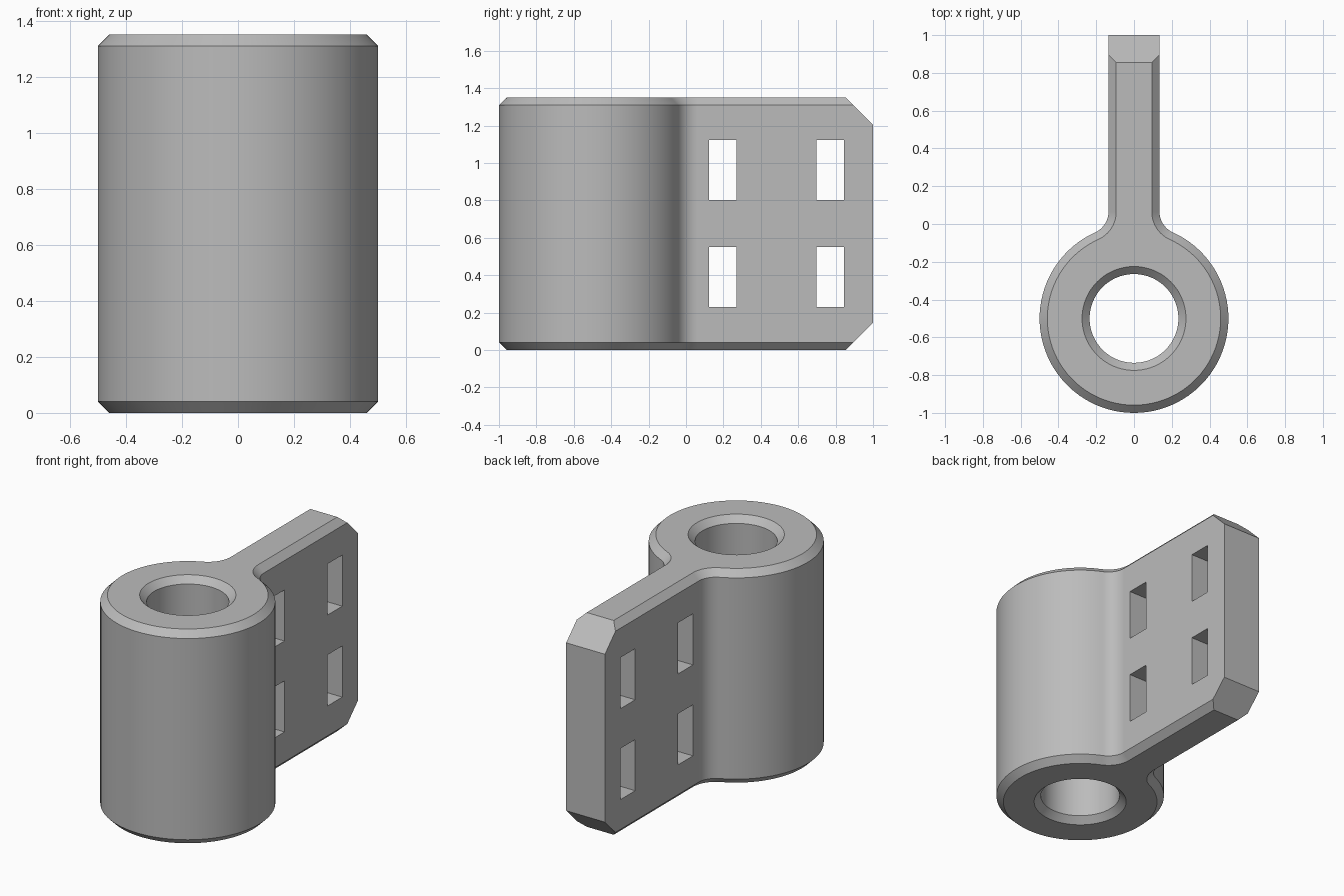
import bpy, bmesh
from math import sin, cos, pi, atan2, sqrt
from mathutils import Vector

cube = bpy.data.objects.get("Cube")
if cube:
    bpy.data.objects.remove(cube, do_unlink=True)

H, R, CY = 1.35, 0.5, -0.5          # height, barrel radius, barrel centre
TAB, FIL, CH = 0.135, 0.12, 0.041   # tab half width, fillet radius, chamfer

steel = bpy.data.materials.new("plain grey")
steel.use_nodes = True
steel.diffuse_color = (0.5, 0.5, 0.5, 1)
steel.node_tree.nodes["Principled BSDF"].inputs["Base Color"].default_value = (0.5, 0.5, 0.5, 1)


def outline(d):
    """Barrel, fillets and tab seen from above, shrunk by d."""
    fx = TAB + FIL
    rise = sqrt((R + FIL) ** 2 - fx ** 2)
    a = atan2(rise, fx)
    r, f = R - d, FIL + d
    half = [(r * cos(t), CY + r * sin(t))
            for t in (-pi / 2 + (a + pi / 2) * i / 40 for i in range(41))]
    half += [(fx + f * cos(t), CY + rise + f * sin(t))
             for t in (pi + a - a * i / 12 for i in range(1, 13))]
    half.append((TAB - d, 1.0))
    return half + [(-x, y) for x, y in reversed(half[1:])]


def new_object(name, bm):
    bmesh.ops.recalc_face_normals(bm, faces=bm.faces[:])
    mesh = bpy.data.meshes.new(name)
    bm.to_mesh(mesh)
    bm.free()
    mesh.materials.append(steel)
    ob = bpy.data.objects.new(name, mesh)
    bpy.context.collection.objects.link(ob)
    return ob


def loft(bm, sections):
    """Closed solid through (points, z) sections."""
    rings = [[bm.verts.new((x, y, z)) for x, y in pts] for pts, z in sections]
    n = len(rings[0])
    for low, high in zip(rings, rings[1:]):
        for i in range(n):
            j = (i + 1) % n
            bm.faces.new((low[i], low[j], high[j], high[i]))
    bm.faces.new(rings[0][::-1])
    bm.faces.new(rings[-1])


# Body with chamfered rims
bm = bmesh.new()
loft(bm, [(outline(CH), 0), (outline(0), CH), (outline(0), H - CH), (outline(CH), H)])

# Clipped upper and lower corners at the end of the tab
for z, s in ((H - 0.146, 1), (0.146, -1)):
    cut = bmesh.ops.bisect_plane(bm, geom=bm.verts[:] + bm.edges[:] + bm.faces[:],
                                 plane_co=(0, 1, z), plane_no=Vector((0, 1, s)).normalized(),
                                 clear_outer=True)
    edges = [e for e in bm.edges if e.is_boundary]
    bmesh.ops.holes_fill(bm, edges=edges, sides=0)
body = new_object("barrel_and_tab", bm)

# Countersunk bore cutter
bm = bmesh.new()
bore, sink = 0.235, 0.04


def circle(r):
    return [(r * cos(2 * pi * i / 80), CY + r * sin(2 * pi * i / 80)) for i in range(80)]


loft(bm, [(circle(bore + 2 * sink), -sink), (circle(bore), sink),
          (circle(bore), H - sink), (circle(bore + 2 * sink), H + sink)])
cutters = [new_object("bore_cutter", bm)]

# Rectangular slot cutters
bm = bmesh.new()
for y in (0.197, 0.772):
    for z in (0.39, 0.963):
        box = bmesh.ops.create_cube(bm, size=1)["verts"]
        bmesh.ops.scale(bm, vec=(0.6, 0.147, 0.322), verts=box)
        bmesh.ops.translate(bm, vec=(0, y, z), verts=box)
cutters.append(new_object("slot_cutter", bm))

# Cut the openings, then discard the cutters
bpy.context.view_layer.objects.active = body
for cutter in cutters:
    cutter.hide_render = True
    mod = body.modifiers.new("opening", "BOOLEAN")
    mod.operation, mod.solver, mod.object = "DIFFERENCE", "EXACT", cutter
    bpy.ops.object.modifier_apply(modifier=mod.name)
    bpy.data.objects.remove(cutter, do_unlink=True)

# Smooth rounds with crisp edges
bpy.ops.object.select_all(action="DESELECT")
body.select_set(True)
bpy.ops.object.shade_smooth_by_angle(angle=pi / 6)
weighted = body.modifiers.new("weighted_normals", "WEIGHTED_NORMAL")
weighted.keep_sharp = True
